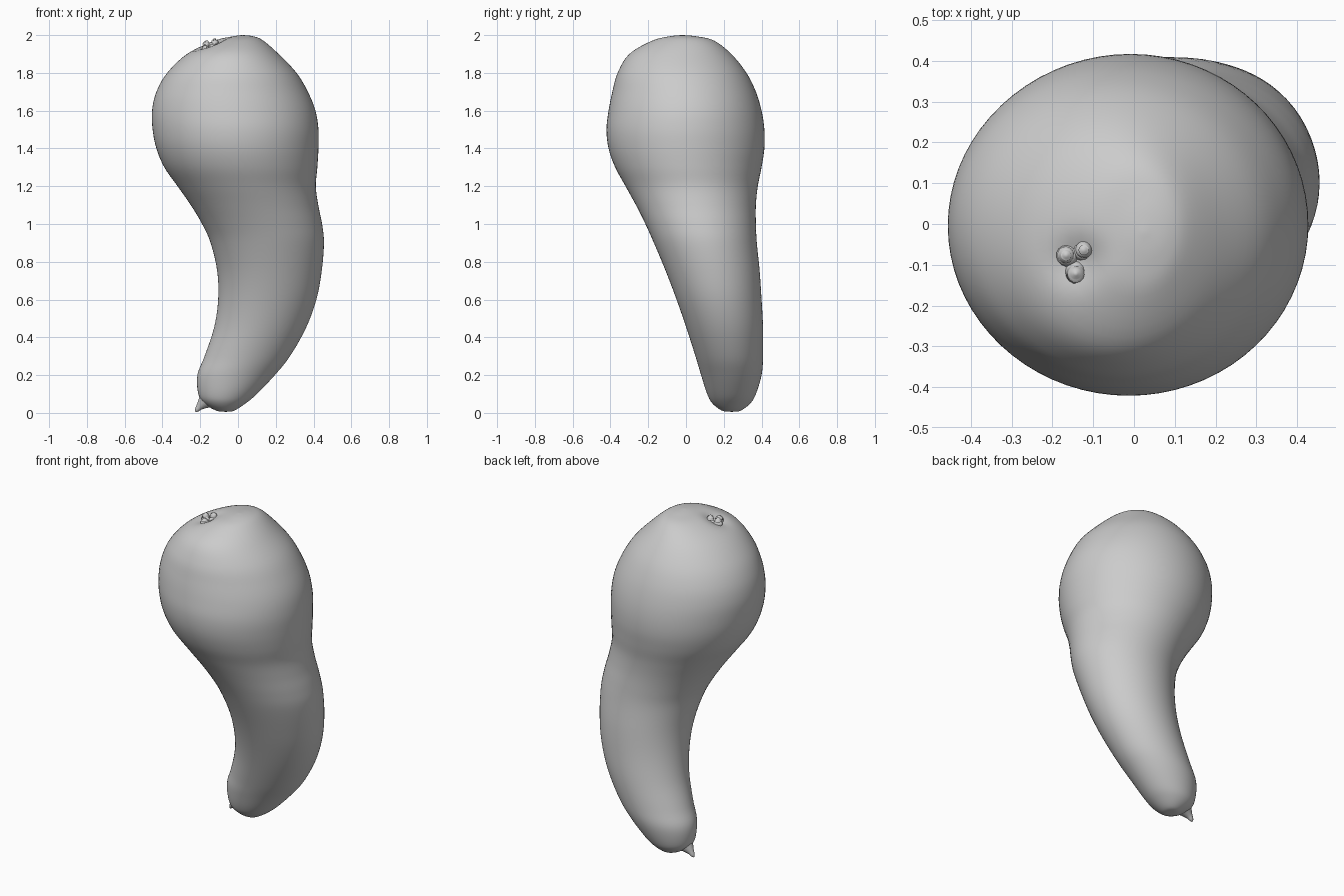
import bpy, bmesh, math
from mathutils import Vector

if "Cube" in bpy.data.objects:
    bpy.data.objects.remove(bpy.data.objects["Cube"])

# Gourd outline: height, left x, right x, front y, back y
OUTLINE = [
    (0.006, -0.07, -0.06, 0.235, 0.245), (0.012, -0.115, -0.02, 0.19, 0.29),
    (0.05, -0.18, 0.04, 0.14, 0.34), (0.1, -0.21, 0.1, 0.112, 0.37),
    (0.2, -0.215, 0.195, 0.08, 0.4), (0.3, -0.177, 0.275, 0.05, 0.408),
    (0.45, -0.127, 0.36, 0.002, 0.408), (0.6, -0.105, 0.415, -0.05, 0.4),
    (0.75, -0.11, 0.443, -0.107, 0.39), (0.9, -0.145, 0.455, -0.17, 0.375),
    (1.0, -0.19, 0.445, -0.215, 0.37), (1.1, -0.25, 0.425, -0.265, 0.37),
    (1.2, -0.32, 0.412, -0.32, 0.38), (1.3, -0.39, 0.42, -0.375, 0.4),
    (1.4, -0.432, 0.426, -0.41, 0.415), (1.5, -0.452, 0.426, -0.421, 0.415),
    (1.6, -0.455, 0.41, -0.41, 0.4), (1.7, -0.432, 0.37, -0.39, 0.37),
    (1.8, -0.375, 0.31, -0.362, 0.32), (1.9, -0.27, 0.215, -0.3, 0.24),
    (1.97, -0.13, 0.135, -0.18, 0.15), (1.993, -0.03, 0.085, -0.09, 0.06),
    (2.0, 0.02, 0.03, -0.025, -0.015)]


def spline(rows, steps):
    """Catmull-Rom through rows of numbers."""
    out = []
    for i in range(len(rows) - 1):
        a, b = rows[max(i - 1, 0)], rows[i]
        c, d = rows[i + 1], rows[min(i + 2, len(rows) - 1)]
        for s in range(steps):
            t = s / steps
            out.append([0.5 * (2*q + (r-p)*t + (2*p-5*q+4*r-w)*t*t + (3*q-p-3*r+w)*t**3)
                        for p, q, r, w in zip(a, b, c, d)])
    return out + [list(rows[-1])]


def loft(name, rings):
    """Skin a stack of closed rings and cap both ends."""
    bm = bmesh.new()
    loops = [[bm.verts.new(p) for p in ring] for ring in rings]
    n = len(loops[0])
    for lo, hi in zip(loops, loops[1:]):
        for k in range(n):
            bm.faces.new((lo[k], lo[(k+1) % n], hi[(k+1) % n], hi[k]))
    bm.faces.new(loops[0][::-1])
    bm.faces.new(loops[-1])
    bmesh.ops.recalc_face_normals(bm, faces=bm.faces)
    for f in bm.faces:
        f.smooth = True
    mesh = bpy.data.meshes.new(name)
    bm.to_mesh(mesh)
    bm.free()
    obj = bpy.data.objects.new(name, mesh)
    bpy.context.collection.objects.link(obj)
    return obj


def tube(name, path, sides=14):
    """Round tapered tube along rows of x, y, z, radius."""
    rows = spline(path, 4)
    rings = []
    for i, r in enumerate(rows):
        d = Vector(rows[min(i+1, len(rows)-1)][:3]) - Vector(rows[max(i-1, 0)][:3])
        q = d.to_track_quat('Z', 'Y')
        rings.append([Vector(r[:3]) + q @ Vector((r[3] * math.cos(k*math.tau/sides),
                      r[3] * math.sin(k*math.tau/sides), 0)) for k in range(sides)])
    return loft(name, rings)


# Body, with a small dimple around the stem
STEM = Vector((-0.14, -0.09))
rings = []
for z, x0, x1, y0, y1 in spline(OUTLINE, 5):
    ring = []
    for k in range(72):
        a = math.tau * k / 72
        x = (x0+x1)/2 + (x1-x0)/2 * math.cos(a)
        y = (y0+y1)/2 + (y1-y0)/2 * math.sin(a)
        dip = 0
        if z > 1.7:
            dip = 0.03 * math.exp(-((Vector((x, y)) - STEM).length / 0.055) ** 2)
        ring.append((x, y, z - dip))
    rings.append(ring)
loft("gourd_body", rings)

# Dried stem remnant: three small knobs around a core
for i, (ang, top) in enumerate([(265, 1.962), (155, 1.972), (55, 1.982)]):
    c, s = math.cos(math.radians(ang)), math.sin(math.radians(ang))
    bx, by = STEM.x + 0.012*c, STEM.y + 0.012*s
    tx, ty = STEM.x + 0.029*c, STEM.y + 0.032*s
    tube(f"stem_knob_{i+1}", [(bx, by, 1.89, 0.03), (tx, ty, 1.935, 0.025),
                              (tx, ty, top - 0.01, 0.016), (tx, ty, top, 0.003)])

# Pointed nub at the blossom end
tube("tail_nub", [(-0.12, 0.24, 0.1, 0.09), (-0.165, 0.24, 0.068, 0.05),
                  (-0.2, 0.242, 0.036, 0.022), (-0.217, 0.243, 0.016, 0.012),
                  (-0.225, 0.243, 0.006, 0.004)])
